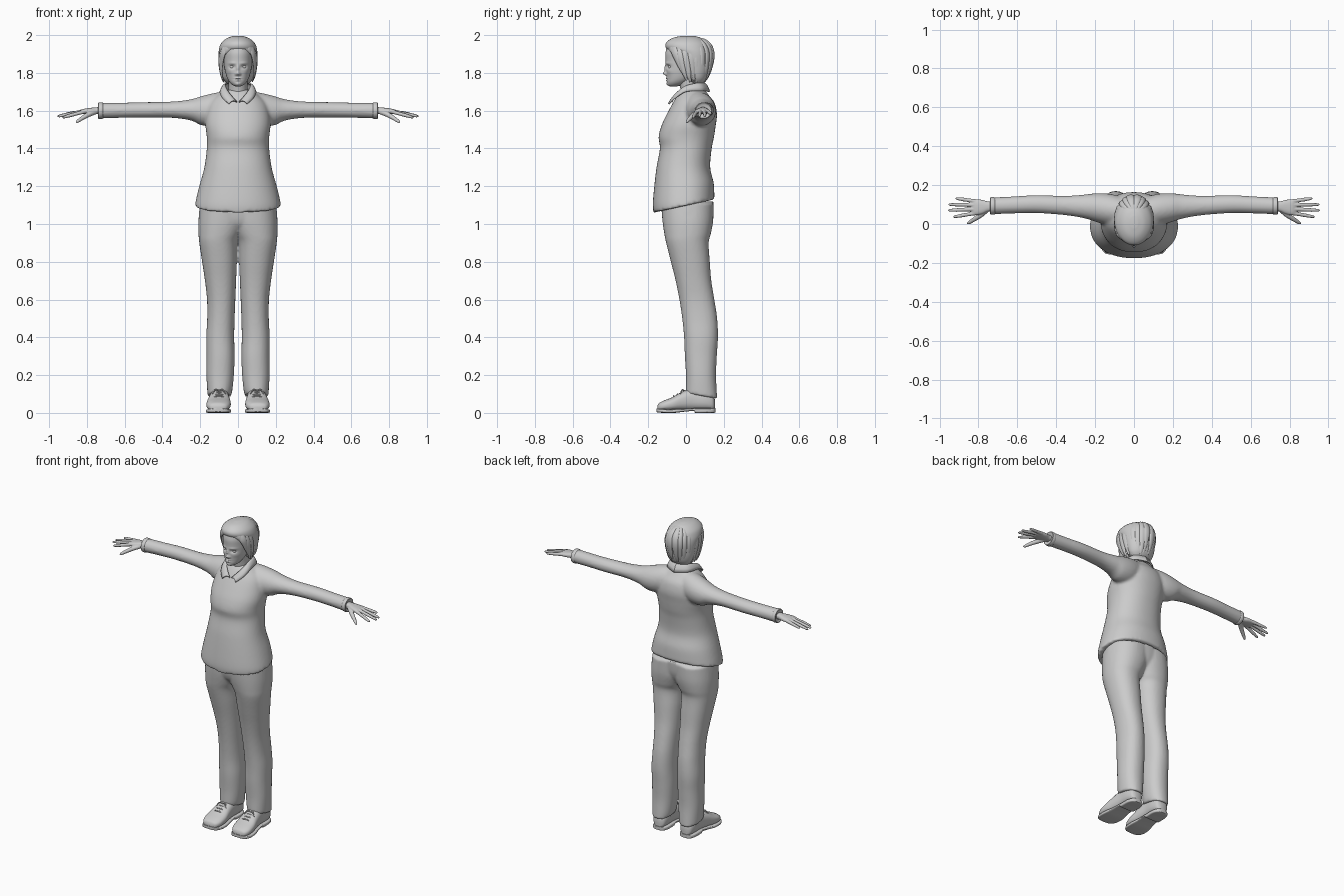
import bpy, bmesh, math, random
from mathutils import Vector

random.seed(4)


def spline(rows, k):
    """Catmull-Rom through rows of equal-length tuples."""
    out, m = [], len(rows) - 1
    for i in range(m):
        p0, p1, p2, p3 = rows[max(i - 1, 0)], rows[i], rows[i + 1], rows[min(i + 2, m)]
        for j in range(k):
            t = j / k
            out.append([0.5 * (2 * b + (c - a) * t + (2 * a - 5 * b + 4 * c - d) * t * t
                        + (3 * b - a - 3 * c + d) * t ** 3) for a, b, c, d in zip(p0, p1, p2, p3)])
    out.append(list(rows[-1]))
    return out


# cross-sections: centre, half axis a, half axis b
def sec_z(z, y0, y1, x0, x1, tilt=0.0):
    return ((x0 + x1) / 2, (y0 + y1) / 2, z, (x1 - x0) / 2, 0, 0, 0, (y1 - y0) / 2, tilt)


def sec_c(z, y0, y1, rx, tilt=0.0):
    return sec_z(z, y0, y1, -rx, rx, tilt)


def sec_x(x, y, z, ry, rz):
    return (x, y, z, 0, ry, 0, 0, 0, rz)


def sec_y(y, x, z0, z1, rx):
    return (x, y, (z0 + z1) / 2, rx, 0, 0, 0, 0, (z1 - z0) / 2)


def loft(bm, secs, n=32, k=5, p=2.0):
    rings = []
    for s in spline(secs, k):
        c, a, b = Vector(s[:3]), Vector(s[3:6]), Vector(s[6:])
        ring = []
        for j in range(n):
            u, v = math.cos(math.tau * j / n), math.sin(math.tau * j / n)
            u = math.copysign(abs(u) ** (2 / p), u)
            v = math.copysign(abs(v) ** (2 / p), v)
            ring.append(bm.verts.new(c + a * u + b * v))
        rings.append(ring)
    for r, q in zip(rings, rings[1:]):
        for j in range(n):
            bm.faces.new((r[j], r[(j + 1) % n], q[(j + 1) % n], q[j]))
    bm.faces.new(rings[0][::-1])
    bm.faces.new(rings[-1])


def tube(bm, pts, out=(0, 0, 1), thin=1.0, n=12, k=4):
    """Swept tube through (x, y, z, r); out = flattening direction or a centre function."""
    secs = []
    for i, q in enumerate(pts):
        d = (Vector(pts[min(i + 1, len(pts) - 1)][:3]) - Vector(pts[max(i - 1, 0)][:3])).normalized()
        o = Vector(out(q) if callable(out) else out)
        a = d.cross(o).normalized()
        b = a.cross(d).normalized()
        secs.append(tuple(q[:3]) + tuple(a * q[3]) + tuple(b * q[3] * thin))
    loft(bm, secs, n, k)


def finish(name, bm, mirror=False, voxel=0, smooth=4, angle=40):
    bmesh.ops.recalc_face_normals(bm, faces=bm.faces)
    me = bpy.data.meshes.new(name)
    bm.to_mesh(me)
    bm.free()
    ob = bpy.data.objects.new(name, me)
    bpy.context.collection.objects.link(ob)
    bpy.ops.object.select_all(action='DESELECT')
    ob.select_set(True)
    bpy.context.view_layer.objects.active = ob
    bpy.ops.object.shade_smooth_by_angle(angle=math.radians(angle))
    if mirror:
        ob.modifiers.new("mirror", 'MIRROR').use_mirror_merge = False
    if voxel:
        r = ob.modifiers.new("blend", 'REMESH')
        r.mode, r.voxel_size, r.use_smooth_shade = 'VOXEL', voxel, True
        s = ob.modifiers.new("soften", 'SMOOTH')
        s.factor, s.iterations = 0.5, smooth
    return ob


# sweater: torso and sleeves blended into one skin
bm = bmesh.new()
loft(bm, [sec_c(*r) for r in [
    (1.095, -.172, .150, .228, .035), (1.13, -.176, .150, .222, .03), (1.2, -.170, .146, .205, .02),
    (1.3, -.156, .128, .178), (1.4, -.138, .136, .165), (1.46, -.145, .148, .165),
    (1.52, -.130, .157, .172), (1.58, -.102, .164, .168), (1.64, -.070, .152, .15),
    (1.68, -.045, .122, .11), (1.71, -.02, .1, .07)]], n=64, p=2.2)
for s in (-1, 1):
    loft(bm, [sec_x(s * r[0], *r[1:]) for r in [
        (.03, .06, 1.62, .07, .085), (.1, .07, 1.61, .08, .088), (.15, .078, 1.603, .08, .085),
        (.2, .085, 1.60, .073, .075), (.25, .09, 1.604, .062, .056), (.35, .095, 1.605, .05, .043),
        (.5, .102, 1.604, .046, .041), (.62, .098, 1.602, .044, .04), (.735, .093, 1.60, .043, .042)]])
finish("sweater", bm, voxel=.009)

# sleeve cuffs
bm = bmesh.new()
loft(bm, [sec_x(x, .093, 1.60, r, r - .001) for x, r in
          [(.715, .042), (.72, .045), (.735, .045), (.74, .041), (.735, .03)]], k=2)
finish("cuff", bm, mirror=True)

# trousers: two legs and a pelvis
bm = bmesh.new()
loft(bm, [sec_z(*r) for r in [
    (.09, .0, .165, .038, .160, -.015), (.12, .0, .163, .03, .163, -.01), (.2, .0, .159, .022, .167),
    (.3, -.006, .163, .018, .167), (.4, -.01, .169, .02, .168), (.5, -.02, .165, .018, .163),
    (.6, -.035, .15, .014, .164), (.7, -.055, .134, .01, .175), (.8, -.08, .126, .006, .19),
    (.9, -.105, .12, .003, .205), (.95, -.115, .132, -.02, .209),
    (1.02, -.125, .144, -.05, .209), (1.11, -.132, .146, -.06, .2)]], n=40, p=2.2)
bmesh.ops.mirror(bm, geom=bm.verts[:] + bm.edges[:] + bm.faces[:], axis='X', merge_dist=-1)
loft(bm, [sec_c(*r) for r in [(.96, -.08, .09, .16), (1.0, -.112, .122, .2),
                              (1.05, -.126, .140, .207), (1.12, -.132, .146, .2)]], n=48)
finish("trousers", bm, voxel=.008, smooth=3)

# shoes: upper, sole with raised heel, laces
bm = bmesh.new()
loft(bm, [sec_y(*r) for r in [
    (-.152, .105, .015, .036, .02), (-.143, .105, .01, .052, .045), (-.115, .104, .01, .066, .061),
    (-.07, .102, .01, .084, .064), (-.02, .1, .012, .112, .057), (.04, .098, .014, .13, .05),
    (.10, .097, .014, .125, .05), (.14, .097, .014, .1, .04), (.153, .097, .016, .07, .02)]], n=32, p=2.5)
finish("shoe_upper", bm, mirror=True)
bm = bmesh.new()
loft(bm, [sec_y(*r) for r in [
    (-.157, .105, .006, .024, .02), (-.147, .105, .002, .022, .049), (-.115, .104, 0, .02, .065),
    (-.06, .102, 0, .02, .066), (-.01, .1, .006, .022, .056), (.045, .098, .01, .025, .051),
    (.05, .098, 0, .025, .051), (.11, .097, 0, .025, .052), (.145, .097, 0, .025, .04),
    (.157, .097, .002, .025, .018)]], n=32, k=4, p=5)
finish("shoe_sole", bm, mirror=True)
bm = bmesh.new()
for i in range(4):
    y, z = -.065 + .02 * i, .088 + .009 * i
    tube(bm, [(.065, y + .008, z - .016, .004), (.085, y, z, .004), (.115, y, z, .004),
              (.137, y + .008, z - .016, .004)], n=8)
for s in (-1, 1):
    tube(bm, [(.101, -.012, .117, .004), (.101 + s * .02, -.02, .122, .004),
              (.101 + s * .035, -.03, .1, .003)], n=8)
finish("shoe_laces", bm, mirror=True)

# hands: palm, four fingers, thumb
bm = bmesh.new()
loft(bm, [sec_x(*r) for r in [
    (.71, .09, 1.6, .025, .02), (.75, .09, 1.6, .026, .018), (.78, .088, 1.598, .036, .017),
    (.815, .086, 1.596, .041, .014), (.835, .086, 1.593, .036, .008)]], n=24, p=2.4)
for root, tip in [((.815, .117, 1.596), (.918, .132, 1.582)), ((.82, .098, 1.597), (.955, .100, 1.571)),
                  ((.82, .076, 1.597), (.957, .070, 1.569)), ((.815, .056, 1.595), (.93, .036, 1.563))]:
    a, b = Vector(root), Vector(tip)
    tube(bm, [(*a.lerp(b, t), r) for t, r in
              [(0, .011), (.35, .0095), (.6, .0095), (.88, .0075), (.97, .005), (1, .0015)]])
tube(bm, [(.755, .075, 1.594, .014), (.79, .045, 1.58, .0135), (.825, .022, 1.56, .011),
          (.85, .006, 1.543, .008), (.858, .001, 1.538, .002)])
finish("hand", bm, mirror=True, voxel=.003, smooth=2)

# neck
bm = bmesh.new()
loft(bm, [sec_c(*r) for r in [(1.64, -.02, .09, .055), (1.69, -.025, .09, .052),
                              (1.74, -.035, .085, .049), (1.8, -.05, .09, .052)]])
finish("neck", bm)

# head: loft with soft bumps for the face (x, z, width, height, push)
bm = bmesh.new()
loft(bm, [sec_c(*r) for r in [
    (1.729, -.086, -.045, .014), (1.736, -.095, -.02, .029), (1.75, -.1, .01, .044), (1.77, -.101, .04, .056),
    (1.8, -.104, .07, .066), (1.83, -.106, .09, .072), (1.87, -.108, .11, .076),
    (1.91, -.108, .115, .077), (1.95, -.092, .105, .07), (1.98, -.045, .065, .04)]], n=128, k=8, p=2.1)
face = [(0, 1.823, .008, .018, -.009), (0, 1.797, .010, .010, -.017), (0, 1.771, .017, .004, -.006),
        (0, 1.761, .013, .005, -.006), (0, 1.7665, .02, .002, .004), (0, 1.74, .014, .009, -.005)]
for s in (-1, 1):
    face += [(s * .011, 1.793, .006, .006, -.006), (s * .031, 1.833, .015, .009, .012),
             (s * .032, 1.851, .02, .006, -.004), (s * .045, 1.808, .016, .014, -.003)]
for v in bm.verts:
    if v.co.y < -.03:
        v.co.y += sum(f * math.exp(-((v.co.x - x) / w) ** 2 - ((v.co.z - z) / h) ** 2)
                      for x, z, w, h, f in face)
finish("head", bm, angle=60)

# eyes
bm = bmesh.new()
bmesh.ops.create_uvsphere(bm, u_segments=20, v_segments=12, radius=.0125)
bmesh.ops.translate(bm, verts=bm.verts, vec=(.031, -.080, 1.832))
finish("eye", bm, mirror=True)

# hair: smooth cap
bm = bmesh.new()
loft(bm, [sec_c(*r) for r in [
    (1.745, .03, .095, .06), (1.77, .0, .115, .08), (1.81, -.02, .128, .092), (1.86, -.045, .134, .099),
    (1.9, -.07, .135, .102), (1.93, -.105, .13, .1), (1.96, -.105, .114, .087),
    (1.985, -.07, .08, .056), (1.996, -.02, .04, .02)]], n=48)
finish("hair_cap", bm)

# hair: locks falling to both sides of the parting
bm = bmesh.new()
for s in (-1, 1):
    for i in range(11):
        az0 = 8 + 16 * i
        end = (8, -5, -35)[i] if i < 3 else -62 + random.uniform(-8, 8)
        pts = []
        for j in range(8):
            t = j / 7
            el = math.radians(80 + (end - 80) * t)
            az = math.radians(az0 + 42 * (1 - i / 10) * t)
            h = math.cos(el if el > 0 else el * .55)
            z = 1.88 + (.11 if el > 0 else .14) * math.sin(el) - .005 * (1 - t)
            r = .021 * min(1, .45 + t * 2) * (1 if t < .6 else 1 - 1.9 * (t - .6))
            pts.append((s * .095 * h * math.sin(az),
                        .012 - .115 * h * math.cos(az) - .04 * (1 - t) * math.cos(math.radians(az0)), z, r))
        tube(bm, pts, out=lambda q: (q[0], q[1] - .012, (q[2] - 1.86) * .8), thin=.45)
finish("hair_locks", bm)

# shirt collar: folded strip from the nape to the front points
bm = bmesh.new()
top = spline([(0, .095, 1.745), (.055, .065, 1.745), (.066, .0, 1.728), (.045, -.047, 1.69), (.006, -.075, 1.645)], 6)
low = spline([(0, .125, 1.70), (.075, .085, 1.705), (.094, .0, 1.70), (.083, -.055, 1.668), (.048, -.092, 1.635)], 6)
grid = []
for a, b in zip(top, low):
    a, b = Vector(a), Vector(b)
    grid.append([bm.verts.new(a.lerp(b, t) + Vector((0, 0, .012 * math.sin(math.pi * t)))) for t in (0, .25, .5, .75, 1)])
for r, q in zip(grid, grid[1:]):
    for j in range(4):
        bm.faces.new((r[j], r[j + 1], q[j + 1], q[j]))
ob = finish("collar", bm, mirror=True)
so = ob.modifiers.new("thickness", 'SOLIDIFY')
so.thickness, so.offset = .007, 0
